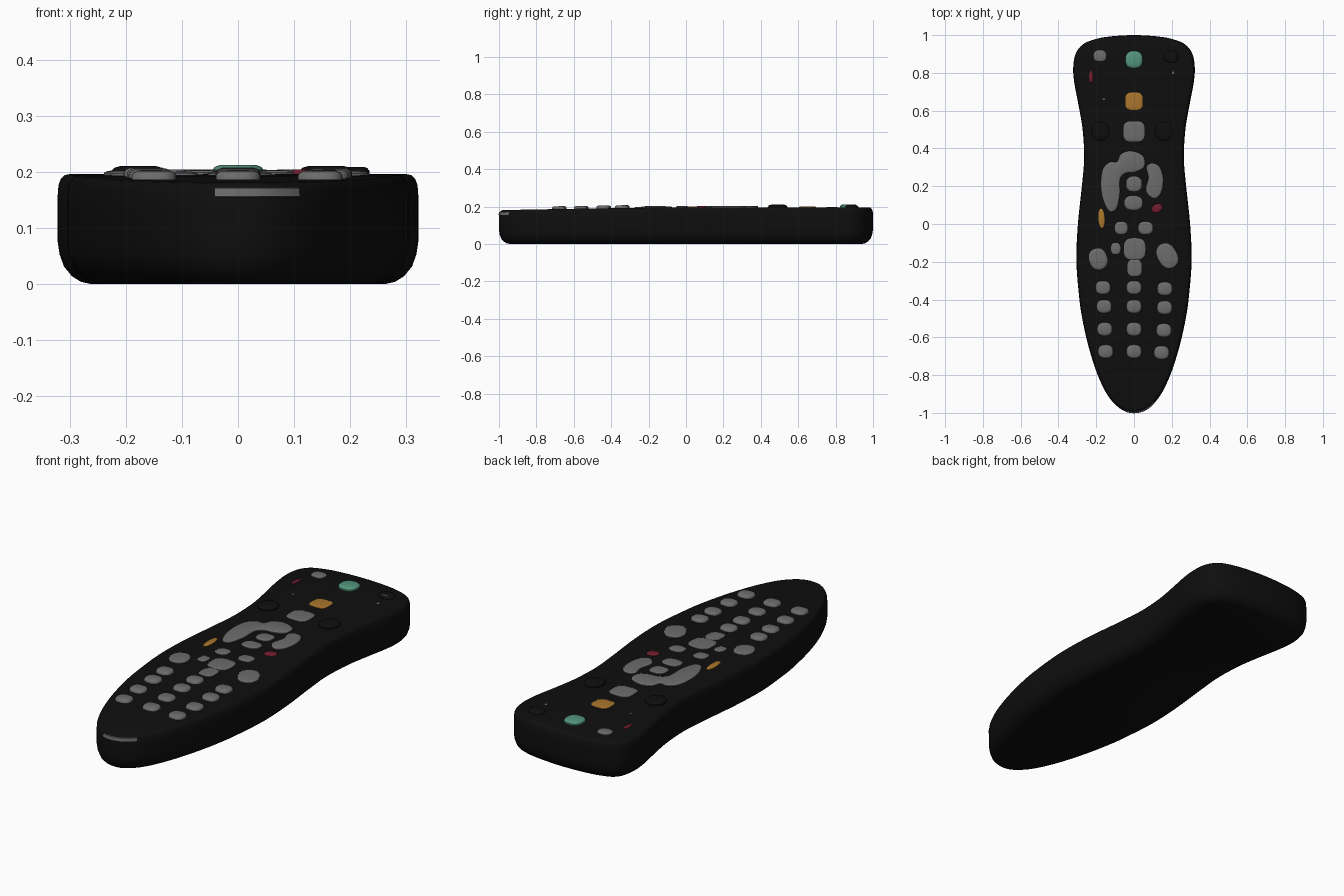
import bpy, bmesh, math
from mathutils import Vector

if "Cube" in bpy.data.objects:
    bpy.data.objects.remove(bpy.data.objects["Cube"])


def material(name, rgb):
    m = bpy.data.materials.new(name)
    m.diffuse_color = (*rgb, 1)
    m.use_nodes = True
    m.node_tree.nodes["Principled BSDF"].inputs["Base Color"].default_value = m.diffuse_color
    return m


BLACK = material("body black", (0.0045, 0.0045, 0.0045))
GREY = material("button grey", (0.15, 0.15, 0.15))
GREEN = material("power green", (0.085, 0.30, 0.20))
ORANGE = material("orange", (0.40, 0.18, 0.025))
RED = material("red", (0.16, 0.012, 0.026))


def top_z(y):
    """Height of the upper face, dropping gently toward the tail."""
    return 0.196 - 0.015 * max(0.0, -y) ** 1.3


def smooth_loop(pts, steps):
    """Closed Catmull-Rom curve through pts."""
    out, n = [], len(pts)
    for i in range(n):
        a, b, c, d = (Vector(pts[(i + k) % n]) for k in (-1, 0, 1, 2))
        for s in range(steps):
            t = s / steps
            out.append(0.5 * (2 * b + (c - a) * t + (2 * a - 5 * b + 4 * c - d) * t * t
                              + (3 * b - a - 3 * c + d) * t ** 3))
    return out


def inset(loop, d):
    """Move a counter-clockwise loop inward by d."""
    n, out = len(loop), []
    for i in range(n):
        t = (loop[(i + 1) % n] - loop[i - 1]).normalized()
        out.append(loop[i] + Vector((-t.y, t.x)) * d)
    return out


def finish(name, bm, mat):
    bmesh.ops.recalc_face_normals(bm, faces=bm.faces)
    me = bpy.data.meshes.new(name)
    bm.to_mesh(me)
    bm.free()
    me.materials.append(mat)
    ob = bpy.data.objects.new(name, me)
    bpy.context.collection.objects.link(ob)
    bpy.ops.object.select_all(action='DESELECT')
    ob.select_set(True)
    bpy.context.view_layer.objects.active = ob
    bpy.ops.object.shade_smooth_by_angle(angle=math.radians(40))
    return ob


def loft(name, loop, rings, zfun, mat, strip_caps=False):
    """Stack inset copies of a loop; rings = (inset, height)."""
    bm = bmesh.new()
    rows = []
    for d, h in rings:
        rows.append([bm.verts.new((p.x, p.y, zfun(p.y, h))) for p in inset(loop, d)])
    n = len(loop)
    for a, b in zip(rows, rows[1:]):
        for i in range(n):
            j = (i + 1) % n
            bm.faces.new((a[i], a[j], b[j], b[i]))
    for r in (rows[0], rows[-1]):
        if strip_caps:  # bridge left to right across a mirrored loop
            for i in range(n // 2):
                q = [r[i], r[i + 1], r[n - i - 1], r[(n - i) % n]]
                bm.faces.new(list(dict.fromkeys(q)))
        else:
            bm.faces.new(r)
    return finish(name, bm, mat)


# Body: half outline from tail to head, mirrored
half = [(0.055, -0.988), (0.105, -0.95), (0.15, -0.89), (0.192, -0.8), (0.226, -0.7),
        (0.253, -0.6), (0.274, -0.5), (0.289, -0.4), (0.305, -0.2), (0.297, 0.0),
        (0.276, 0.2), (0.264, 0.35), (0.272, 0.5), (0.292, 0.62), (0.315, 0.74),
        (0.322, 0.82), (0.313, 0.89), (0.285, 0.938), (0.24, 0.967), (0.15, 0.99)]
ring = [(0, -1)] + half + [(0, 1)] + [(-x, y) for x, y in reversed(half)]
outline = smooth_loop(ring, 4)
loft("body", outline,
     [(0.06, 0), (0.042, 0.004), (0.026, 0.014), (0.012, 0.031), (0.004, 0.053),
      (0, 0.08), (0, 0.15), (0.002, 0.176), (0.006, 0.187), (0.013, 0.194), (0.022, 0.196)],
     lambda y, h: h * top_z(y) / 0.196, BLACK, True)


def pad(name, loop, mat, h, bevel):
    """Raised rounded button following the upper face."""
    loft(name, loop, [(0, -0.004), (0, h * 0.45), (bevel * 0.35, h * 0.8), (bevel, h)],
         lambda y, z: top_z(y) + z, mat)


def button(name, x, y, rx, ry, mat=GREY, h=0.007, power=2.5, turn=0.0):
    loop = []
    for i in range(28):
        a = math.tau * i / 28
        c, s = math.cos(a), math.sin(a)
        u = math.copysign(abs(c) ** (2 / power), c) * rx
        v = math.copysign(abs(s) ** (2 / power), s) * ry
        loop.append(Vector((x + u * math.cos(turn) - v * math.sin(turn),
                            y + u * math.sin(turn) + v * math.cos(turn))))
    pad(name, loop, mat, h, min(rx, ry) * 0.3)


# Head buttons
button("power_button", 0, 0.87, 0.046, 0.046, GREEN, 0.016)
button("orange_button", 0, 0.65, 0.046, 0.046, ORANGE, 0.005, 3.5)
button("menu_button", 0, 0.49, 0.056, 0.054, GREY, 0.006, 3.5)
button("head_button_left", -0.18, 0.89, 0.035, 0.031, GREY, 0.01)
button("head_button_right", 0.197, 0.885, 0.037, 0.031, BLACK, 0.013)
button("head_button_right_mark", 0.197, 0.868, 0.018, 0.005, GREY, 0.013)
button("red_mark", -0.228, 0.78, 0.01, 0.03, RED, 0.003)
button("small_mark_left", -0.16, 0.66, 0.007, 0.005, GREY, 0.002)
button("small_mark_right", 0.207, 0.8, 0.006, 0.008, GREY, 0.002)
for side, x in (("left", -0.178), ("right", 0.157)):
    button("dark_button_" + side, x, 0.49, 0.047, 0.05, BLACK, 0.014, 2)

# Navigation cluster: curved pads around a centre button
arc = [(-0.09, 0.328), (-0.069, 0.37), (-0.015, 0.386), (0.048, 0.36), (0.053, 0.302),
       (0.005, 0.275), (-0.042, 0.27), (-0.074, 0.238), (-0.076, 0.153), (-0.095, 0.079),
       (-0.132, 0.069), (-0.164, 0.132), (-0.175, 0.212), (-0.164, 0.291), (-0.127, 0.328)]
side_arc = [(0.066, 0.3), (0.095, 0.322), (0.135, 0.302), (0.154, 0.238), (0.143, 0.165),
            (0.11, 0.135), (0.074, 0.155), (0.063, 0.19), (0.077, 0.245)]
# the first list runs clockwise at the top, so orient both counter-clockwise
for name, pts in (("arc_pad_left", arc), ("arc_pad_right", side_arc)):
    area = sum(a[0] * b[1] - b[0] * a[1] for a, b in zip(pts, pts[1:] + pts[:1]))
    pad(name, smooth_loop(pts if area > 0 else pts[::-1], 4), GREY, 0.008, 0.008)
button("centre_button", 0, 0.212, 0.041, 0.039)
button("lower_centre_button", -0.003, 0.112, 0.047, 0.037)
button("red_button", 0.122, 0.083, 0.03, 0.022, RED, 0.008, 2.2, 0.5)
button("orange_side_button", -0.172, 0.03, 0.017, 0.052, ORANGE, 0.005, 2.2, 0.05)

# Playback buttons
button("play_button_left", -0.068, -0.021, 0.034, 0.033)
button("play_button_right", 0.061, -0.021, 0.038, 0.033)
button("stop_button", 0.003, -0.132, 0.057, 0.057, GREY, 0.006, 3)
button("pause_button", 0.003, -0.232, 0.038, 0.044, GREY, 0.005, 3)
button("small_button", -0.097, -0.13, 0.025, 0.03, GREY, 0.005)
button("rocker_left", -0.19, -0.185, 0.047, 0.056, GREY, 0.008, 2.3, 0.3)
button("rocker_right", 0.176, -0.168, 0.05, 0.068, GREY, 0.008, 2.3, 0.5)

# Number pad
for r, (y, xl, xr) in enumerate(((-0.337, -0.164, 0.163), (-0.437, -0.158, 0.162),
                                 (-0.557, -0.155, 0.158), (-0.675, -0.15, 0.146))):
    for c, x in enumerate((xl, 0, xr)):
        button(f"number_button_{r}_{c}", x, y - 0.006 * (c == 2), 0.04, 0.036, GREY, 0.015)

# Thin curved plate wrapped on the tail edge
edge = sorted((p for p in smooth_loop(ring, 12) if p.y < -0.9 and -0.045 < p.x < 0.112),
              key=lambda p: p.x)
bm = bmesh.new()
prev = None
for p in edge:
    n = Vector((p.x, p.y + 0.87)).normalized()
    row = [bm.verts.new((*(p + n * d), z)) for d, z in
           ((-0.004, 0.155), (0.002, 0.156), (0.0, 0.171), (-0.006, 0.172))]
    if prev:
        for k in range(4):
            bm.faces.new((prev[k], row[k], row[(k + 1) % 4], prev[(k + 1) % 4]))
    else:
        bm.faces.new(row)
    prev = row
bm.faces.new(prev)
finish("tail_plate", bm, GREY)
